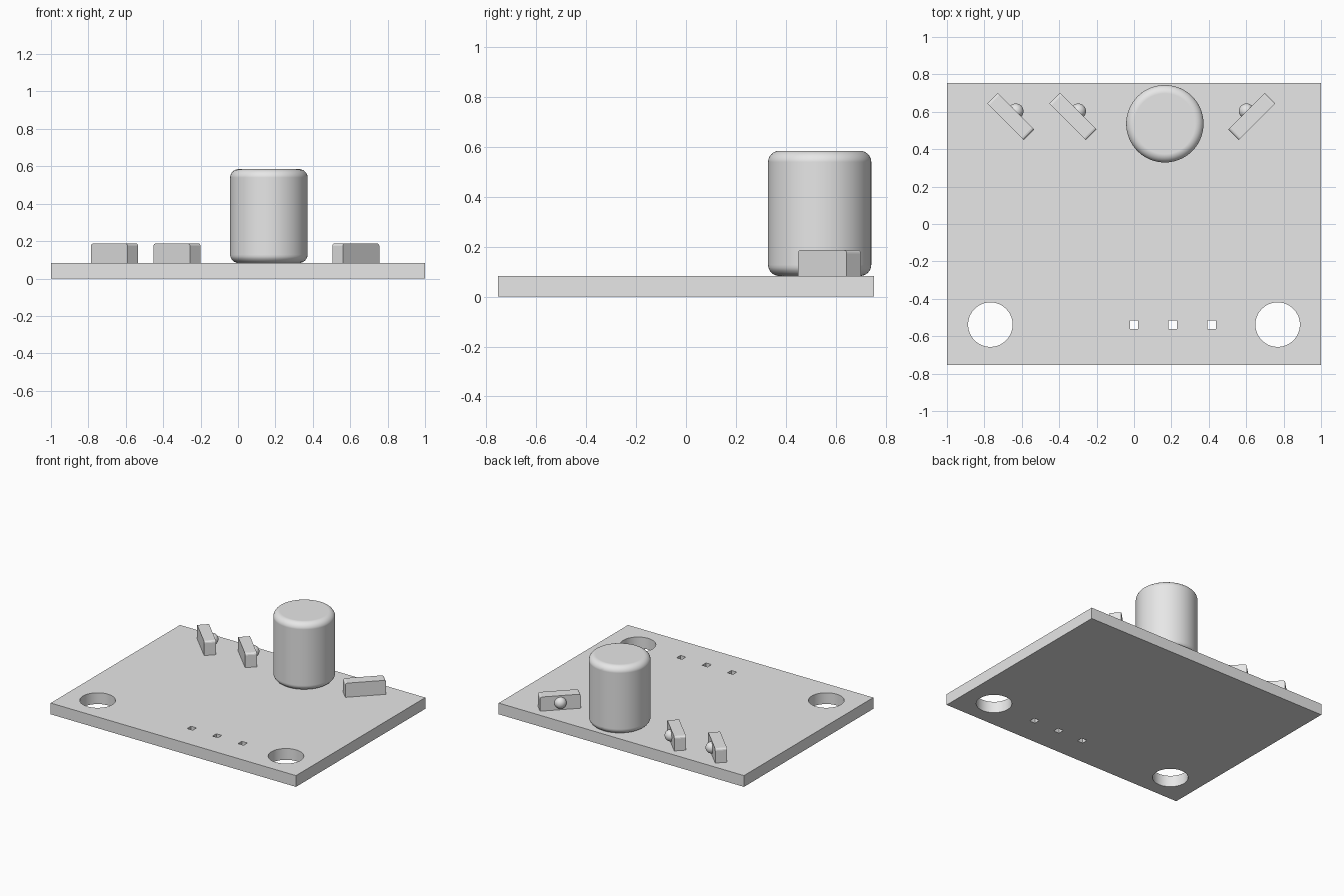
import bpy, bmesh
from math import radians, cos, sin, pi
from mathutils import Vector

if "Cube" in bpy.data.objects:
    bpy.data.objects.remove(bpy.data.objects["Cube"], do_unlink=True)

grey = bpy.data.materials.new("plain_grey")
grey.use_nodes = True
grey.diffuse_color = (0.8, 0.8, 0.8, 1)
grey.node_tree.nodes["Principled BSDF"].inputs["Base Color"].default_value = (0.8, 0.8, 0.8, 1)

BOARD_TOP = 0.083
HOLE_Y = -0.538


def finish(obj, name):
    obj.name = obj.data.name = name
    obj.data.materials.clear()
    obj.data.materials.append(grey)
    return obj


def rectangle(cx, cy, w, h):
    return [(cx + sx * w / 2, cy + sy * h / 2) for sx, sy in ((-1, -1), (1, -1), (1, 1), (-1, 1))]


def circle(cx, cy, r, n=64):
    return [(cx + r * cos(2 * pi * i / n), cy + r * sin(2 * pi * i / n)) for i in range(n)]


# Board: filled outline with two mounting holes and three square pin holes
outlines = [rectangle(0, 0, 2, 1.506)]
outlines += [circle(x, HOLE_Y, 0.119) for x in (-0.768, 0.768)]
outlines += [rectangle(x, HOLE_Y, 0.045, 0.045) for x in (0, 0.207, 0.415)]
curve = bpy.data.curves.new("board", "CURVE")
curve.dimensions = "2D"
curve.fill_mode = "BOTH"
curve.extrude = BOARD_TOP / 2
for points in outlines:
    spline = curve.splines.new("POLY")
    spline.points.add(len(points) - 1)
    for p, (x, y) in zip(spline.points, points):
        p.co = (x, y, 0, 1)
    spline.use_cyclic_u = True
board = bpy.data.objects.new("board", curve)
bpy.context.collection.objects.link(board)
board.location.z = BOARD_TOP / 2
bpy.ops.object.select_all(action="DESELECT")
board.select_set(True)
bpy.context.view_layer.objects.active = board
bpy.ops.object.convert(target="MESH")
board = finish(bpy.context.object, "board")
bm = bmesh.new()
bm.from_mesh(board.data)
bmesh.ops.remove_doubles(bm, verts=bm.verts, dist=0.0001)
bmesh.ops.recalc_face_normals(bm, faces=bm.faces)
bm.to_mesh(board.data)
bm.free()
bpy.ops.object.shade_smooth_by_angle(angle=radians(30))

# Tall round can with softened rims
bpy.ops.mesh.primitive_cylinder_add(vertices=64, radius=0.207, depth=0.502,
                                    location=(0.165, 0.536, BOARD_TOP + 0.251))
can = finish(bpy.context.object, "round_can")
bpy.ops.object.shade_smooth()
bevel = can.modifiers.new("rim", "BEVEL")
bevel.width = 0.045
bevel.segments = 6
bevel.limit_method = "ANGLE"
bevel.angle_limit = radians(45)
bevel.harden_normals = True


# Angled sensor blocks, each with a small ball lens on its rear face
def sensor(name, x, turn):
    height = 0.104
    size = Vector((0.276, 0.08, height))
    bm = bmesh.new()
    bmesh.ops.create_cube(bm, size=1)
    bmesh.ops.scale(bm, vec=size, verts=bm.verts)
    ends = [e for e in bm.edges
            if all(v.co.z > 0 for v in e.verts) and e.verts[0].co.x * e.verts[1].co.x > 0
            and abs(e.verts[0].co.x - e.verts[1].co.x) < 0.001]
    bmesh.ops.bevel(bm, geom=ends, offset=0.014, segments=3, profile=0.5, affect="EDGES")
    mesh = bpy.data.meshes.new(name)
    bm.to_mesh(mesh)
    bm.free()
    block = bpy.data.objects.new(name, mesh)
    bpy.context.collection.objects.link(block)
    block.location = (x, 0.575, BOARD_TOP + height / 2)
    block.rotation_euler.z = turn
    finish(block, name)

    offset = Vector((-sin(turn), cos(turn), 0)) * size.y / 2
    bpy.ops.mesh.primitive_uv_sphere_add(segments=32, ring_count=16, radius=0.041,
                                         location=block.location + offset)
    finish(bpy.context.object, name + "_lens")
    bpy.ops.object.shade_smooth()


sensor("right_outer_sensor", -0.66, radians(-45))
sensor("right_inner_sensor", -0.326, radians(-45))
sensor("left_sensor", 0.63, radians(45))
